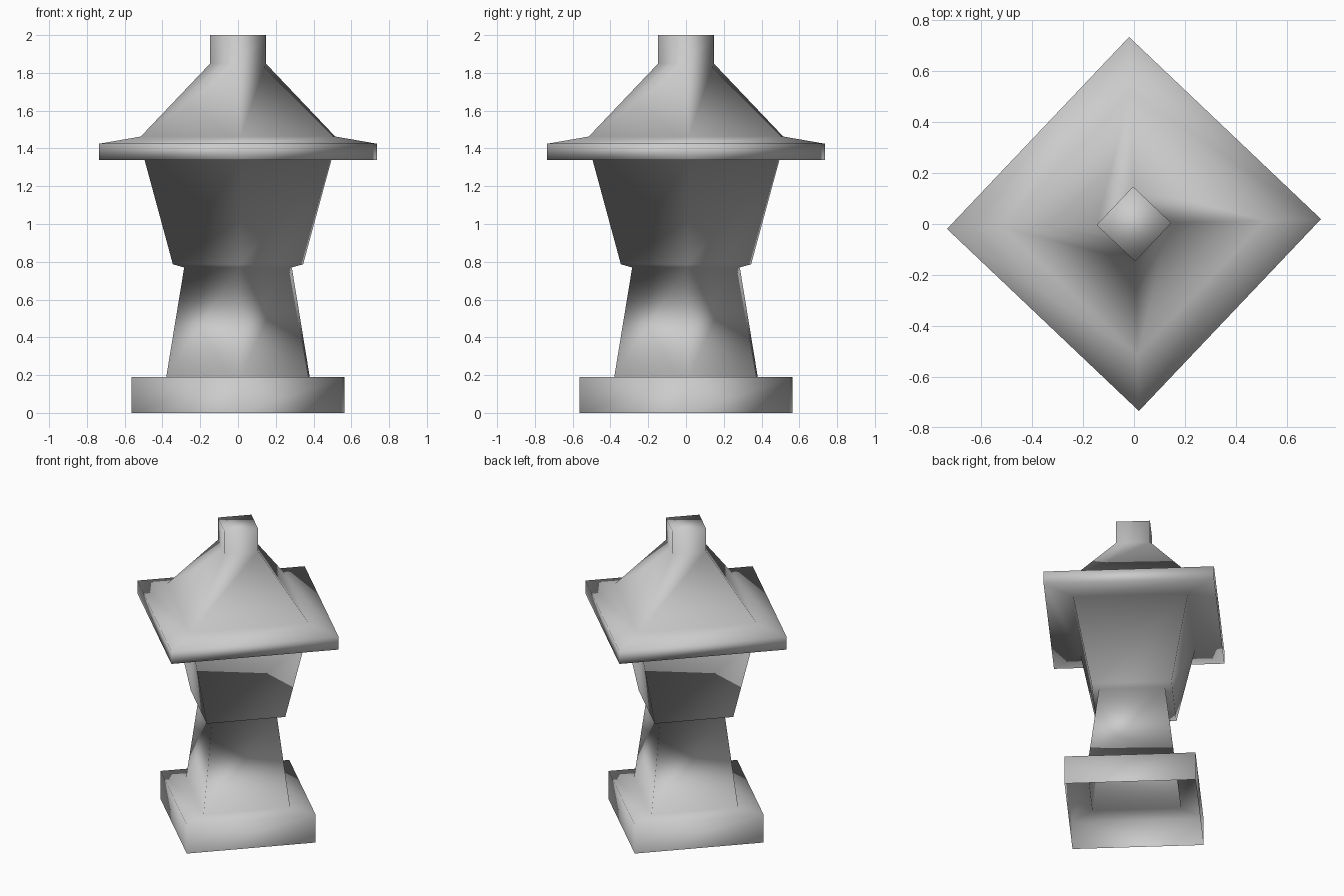
import bpy
import bmesh
from math import cos, sin, pi, radians

cube = bpy.data.objects.get("Cube")
if cube:
    bpy.data.objects.remove(cube, do_unlink=True)

SIDES = 4
TWIST = radians(1.5)

# Outline (corner radius, height) of the hollow shell, from the open foot up
base = [(0.565, 0.0), (0.565, 0.19)]
post = [(0.38, 0.19), (0.285, 0.77)]
lamp_box = [(0.345, 0.787), (0.495, 1.34)]
roof = [(0.735, 1.34), (0.735, 1.425), (0.515, 1.463)]
chimney = [(0.147, 1.85), (0.147, 2.0)]
outline = base + post + lamp_box + roof + chimney


def ring(bm, radius, height):
    angles = [TWIST + 2 * pi * i / SIDES for i in range(SIDES)]
    return [bm.verts.new((radius * cos(a), radius * sin(a), height)) for a in angles]


# Square rings joined into one continuous shell, capped at the top only
bm = bmesh.new()
rings = [ring(bm, r, z) for r, z in outline]
for low, high in zip(rings, rings[1:]):
    for i in range(SIDES):
        j = (i + 1) % SIDES
        bm.faces.new((low[i], low[j], high[j], high[i]))
bm.faces.new(rings[-1])

# Soft shading over the whole shell
for face in bm.faces:
    face.smooth = True

mesh = bpy.data.meshes.new("lantern_shell")
bm.to_mesh(mesh)
bm.free()

# Plain stone colour
stone = bpy.data.materials.new("stone_grey")
stone.use_nodes = True
colour = (0.6, 0.6, 0.6, 1.0)
stone.diffuse_color = colour
stone.node_tree.nodes["Principled BSDF"].inputs["Base Color"].default_value = colour
mesh.materials.append(stone)

lantern = bpy.data.objects.new("lantern_shell", mesh)
bpy.context.collection.objects.link(lantern)
